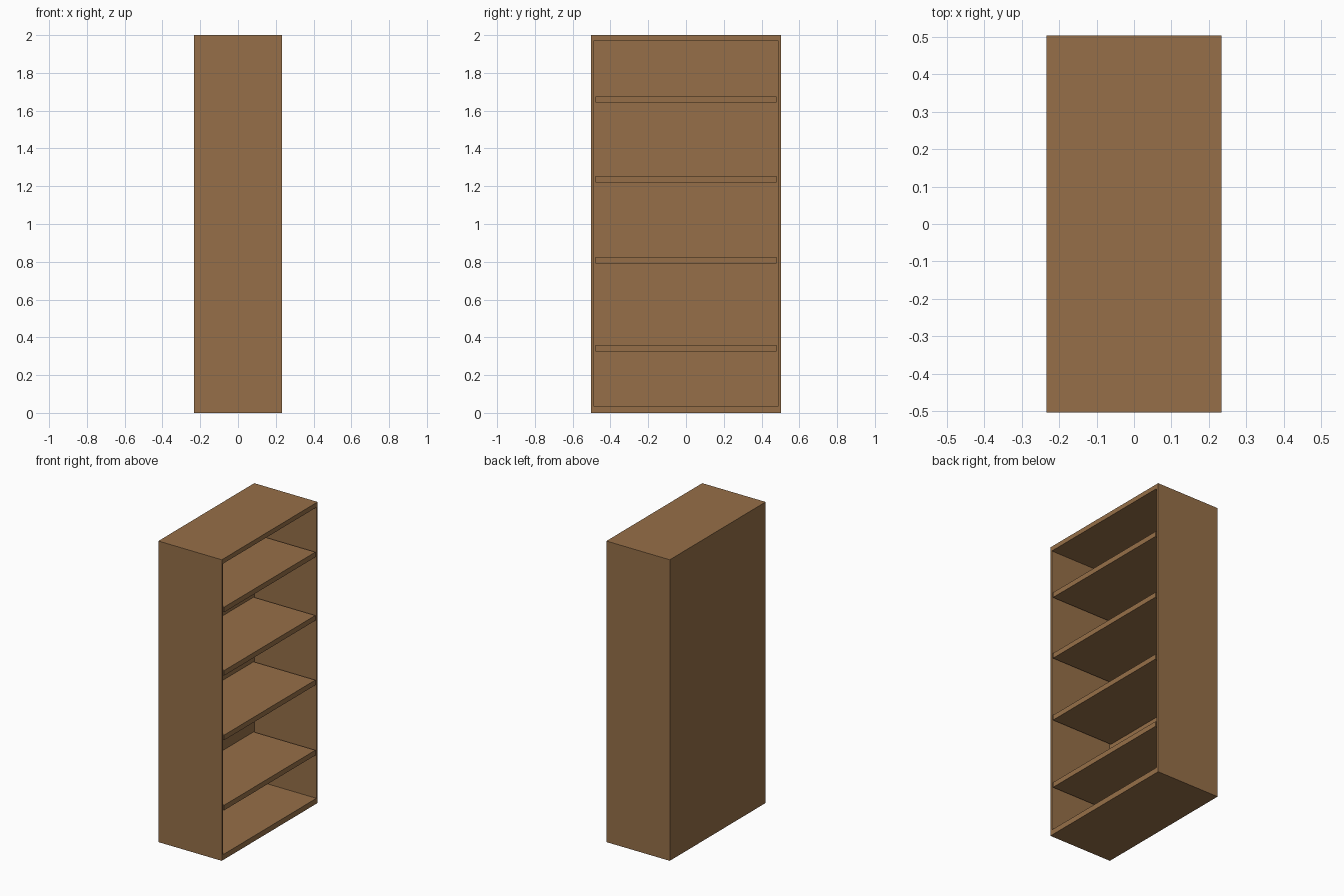
import bpy

if "Cube" in bpy.data.objects:
    bpy.data.objects.remove(bpy.data.objects["Cube"])

# Single wood colour
wood = bpy.data.materials.new("brown_wood")
wood.diffuse_color = (0.305, 0.159, 0.065, 1)
wood.use_nodes = True
wood.node_tree.nodes["Principled BSDF"].inputs["Base Color"].default_value = wood.diffuse_color


def box(name, x, y, z):
    """Box from (min, max) ranges on each axis."""
    bpy.ops.mesh.primitive_cube_add(size=1, location=[sum(r) / 2 for r in (x, y, z)])
    ob = bpy.context.object
    ob.name = name
    ob.scale = [r[1] - r[0] for r in (x, y, z)]
    bpy.ops.object.transform_apply(location=False, rotation=False, scale=True)
    ob.data.materials.append(wood)
    return ob


D, W, H = 0.233, 0.503, 2.0          # half depth, half width, height
INNER = 0.49                         # inner face of the sides
BASE_TOP, TOP_UNDER = 0.036, 1.969
BACK = -D + 0.012                    # inner face of the back panel

# Carcass: base, top, two sides and back, meeting without overlap
box("base_board", (-D, D), (-W, W), (0, BASE_TOP))
box("top_board", (-D, D), (-W, W), (TOP_UNDER, H))
box("left_side", (-D, D), (-W, -INNER), (BASE_TOP, TOP_UNDER))
box("right_side", (-D, D), (INNER, W), (BASE_TOP, TOP_UNDER))
box("back_panel", (-D, BACK), (-INNER, INNER), (BASE_TOP, TOP_UNDER))

# Four shelves, slightly narrower than the opening
for i, z in enumerate((0.326, 0.792, 1.221, 1.642)):
    box(f"shelf_{i + 1}", (BACK, D), (-0.479, 0.479), (z, z + 0.034))
